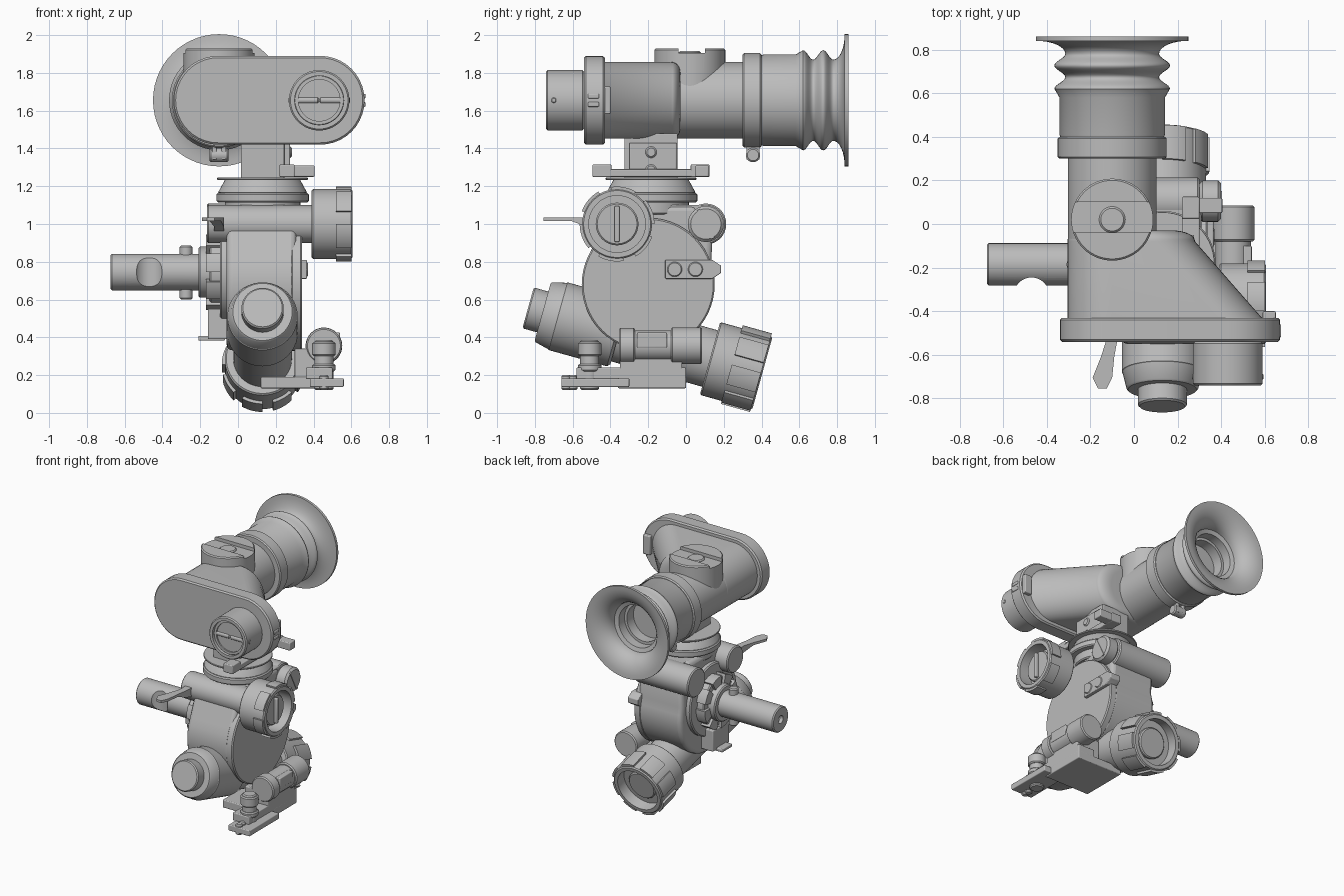
import bpy, bmesh, math
from math import cos, sin, pi, tau
from mathutils import Vector, Matrix

default_cube = bpy.data.objects.get("Cube")
if default_cube:
    bpy.data.objects.remove(default_cube, do_unlink=True)

grey = bpy.data.materials.new("painted grey metal")
grey.use_nodes = True
grey.diffuse_color = (0.5, 0.5, 0.5, 1)
grey.node_tree.nodes["Principled BSDF"].inputs["Base Color"].default_value = grey.diffuse_color
parts = []
X, Y, Z = Matrix.Identity(3)
QUARTER = [pi / 2 * step / 8 for step in range(9)]


def finish(name, bm, bevel):
    bmesh.ops.recalc_face_normals(bm, faces=bm.faces)
    mesh = bpy.data.meshes.new(name)
    bm.to_mesh(mesh)
    bm.free()
    mesh.materials.append(grey)
    part = bpy.data.objects.new(name, mesh)
    bpy.context.collection.objects.link(part)
    if bevel:
        soften = part.modifiers.new("soft edges", 'BEVEL')
        soften.width, soften.segments = bevel, 3
    parts.append(part)
    return part


def loft(name, rings, bevel=0):
    """Skin a list of point rings and cap both ends."""
    bm = bmesh.new()
    loops = [[bm.verts.new(point) for point in ring] for ring in rings]
    count = len(loops[0])
    for near, far in zip(loops, loops[1:]):
        for i in range(count):
            j = (i + 1) % count
            bm.faces.new((near[i], near[j], far[j], far[i]))
    bm.faces.new(loops[0])
    bm.faces.new(loops[-1])
    return finish(name, bm, bevel)


def lathe(name, start, axis, profile, segments=56):
    """Revolve (radius, distance) pairs about an axis."""
    turn = axis.to_track_quat('Z', 'Y').to_matrix()
    angles = [tau * i / segments for i in range(segments)]
    return loft(name, [[start + turn @ Vector((r * cos(a), r * sin(a), t)) for a in angles]
                       for r, t in profile])


def drum(name, start, axis, length, radius, tip=None, bore=0, depth=0, edge=0.008):
    """Chamfered cylinder or cone, with an optional recess in its far end."""
    tip = tip or radius
    profile = [(radius - edge, 0), (radius, edge), (tip, length - edge), (tip - edge, length)]
    if bore:
        profile += [(bore, length), (bore, length - depth)]
    return lathe(name, start, axis, profile)


def grips(name, count, start, axis, length, inner, outer):
    """Raised arc blocks spaced round a knob."""
    turn = axis.to_track_quat('Z', 'Y').to_matrix()
    for k in range(count):
        rings = []
        for step in range(9):
            a = tau / count * (k + step / 12)
            spoke = Vector((cos(a), sin(a), 0))
            rings.append([start + turn @ (spoke * r + Z * t) for r, t in
                          ((inner, 0), (outer, 0), (outer, length), (inner, length))])
        loft(name, rings)


def box(name, centre, size, bevel=0.006, tilt=0):
    bm = bmesh.new()
    place = Matrix.Translation(centre) @ Matrix.Rotation(tilt, 4, 'X')
    bmesh.ops.create_cube(bm, size=1, matrix=place @ Matrix.Diagonal((*size, 1)))
    return finish(name, bm, bevel)


def cut(part, cutter):
    carve = part.modifiers.new("carve", 'BOOLEAN')
    carve.object, carve.solver = cutter, 'EXACT'
    bpy.context.view_layer.objects.active = part
    bpy.ops.object.modifier_apply(modifier=carve.name)
    parts.remove(cutter)
    bpy.data.objects.remove(cutter, do_unlink=True)


def stadium(y, left, right, radius):
    """Upright ring with two half-round ends, at the head height."""
    ring = []
    for middle, first in ((right - radius, -pi / 2), (left + radius, pi / 2)):
        for step in range(21):
            a = first + pi * step / 20
            ring.append((middle + radius * cos(a), y, head.z + radius * sin(a)))
    return ring


# Main centres and axes
head = Vector((-0.1, 0, 1.655))
lens = Vector((0.43, -0.54, head.z))
column = Vector((0.13, -0.185, 0))
knob = Vector((0.39, -0.365, 1))
cross = Vector((0.3, 0.105, 1))
hub = Vector((-0.04, column.y, 0.745))
cover = Vector((0.28, -0.2, 0.68))
hinge = Vector((0.455, -0.355, 0.355))
post = Vector((hinge.x, -0.51, 0.12))
eye = Vector((column.x, -0.836, 0.556))
aim = Vector((0, 0.963, -0.268))

# Head: front cover, tapering housing and side lug
loft("head_cover", [stadium(lens.y + y, -0.34 + inset, 0.67 - inset, 0.235 - inset)
                    for y, inset in ((0, 0.01), (0.01, 0), (0.1, 0), (0.11, 0.01))])
housing = [stadium(-0.44, -0.305, 0.595, 0.203)]
for a in QUARTER:
    inset = 0.05 * (1 - cos(a))
    housing.append(stadium(-0.08 + 0.05 * sin(a), inset - 0.305, 0.28 - 2 * inset, 0.203 - inset))
loft("head_housing", housing)
box("cover_lug", lens + Vector((0.19, 0.075, 0)), (0.06, 0.13, 0.145))
for side in (-1, 1):
    box("cover_catch", lens + Vector((0.21, 0.05, side * 0.022)), (0.07, 0.06, 0.025))

# Objective
drum("objective_barrel", lens, -Y, 0.2, 0.16, bore=0.13, depth=0.03)
drum("objective_ring", lens - 0.1 * Y, -Y, 0.08, 0.13, bore=0.11, depth=0.06, edge=0.002)
for side in (-X, X):
    drum("objective_screw", lens - 0.16 * Y, side, 0.163, 0.018)

# Viewing tube, clamp ring and bellows eyecup
drum("viewing_tube", head - 0.1 * Y, Y, 0.45, 0.203)
drum("clamp_ring", head + 0.3 * Y, Y, 0.1, 0.25)
wall = [(0.235, 0.39), (0.242, 0.41), (0.242, 0.58)]
folds = [(0.24 + 0.025 * cos(3 * pi * i / 24), 0.62 + 0.16 * i / 24) for i in range(24)]
flare = [(0.35 - 0.135 * cos(a), 0.78 + 0.06 * sin(a)) for a in QUARTER]
mouth = [(0.35 - 0.16 * cos(a), 0.74 + 0.12 * sin(a)) for a in reversed(QUARTER)]
bore = [(0.16, 0.73), (0.16, 0.66), (0.14, 0.66), (0.14, 0.58)]
lathe("eyecup", head, Y, wall + folds + flare + mouth + bore)
clamp = head + Vector((-0.05, 0.355, -0.29))
drum("clamp_screw", clamp, X, 0.1, 0.038)
for side in (0.025, 0.075):
    box("clamp_ear", clamp + Vector((side, 0, 0.02)), (0.024, 0.07, 0.09))

# Slotted boss on top of the head
boss = drum("top_boss", head + 0.02 * Y, Z, 0.275, 0.188)
cut(boss, box("slot_cutter", head + Vector((0, 0.03, 0.3)), (1, 0.14, 0.1), bevel=0))
drum("boss_pin", head + 0.02 * Y, Z, 0.26, 0.06)

# Neck, adapter rail and turntable
box("neck", column + 1.34 * Z, (0.23, 0.28, 0.28))
box("neck_plate", column + Vector((0.125, 0.01, 1.34)), (0.04, 0.25, 0.18))
box("adapter_rail", column + Vector((0.13, 0, 1.27)), (0.08, 0.6, 0.04))
for side in (-1, 1):
    box("rail_end", column + Vector((0.13, side * 0.26, 1.282)), (0.08, 0.1, 0.066))
box("rail_stop", column + Vector((0.21, 0.27, 1.28)), (0.13, 0.07, 0.06))
for height in (1.285, 1.38):
    drum("neck_screw", column + Vector((0.12, 0, height)), X, 0.035, 0.03)
drum("turntable_base", column + 1.05 * Z, Z, 0.1, 0.2)
drum("turntable_disc", column + 1.115 * Z, Z, 0.05, 0.245)
drum("turntable_cone", column + 1.16 * Z, Z, 0.08, 0.235, tip=0.2)
drum("turntable_top", column + 1.233 * Z, Z, 0.012, 0.24, edge=0.002)

# Main housing, round below, with a side cover and pointer
outline = [(cover.y + 0.35 * cos(a), cover.z + 0.35 * sin(a))
           for a in (pi * (0.85 + 1.25 * i / 24) for i in range(25))]
outline += [(0.14, 0.92), (0.05, 1.1), (-0.4, 1.1)]
loft("main_housing", [[(x, y, z) for y, z in outline] for x in (-0.06, 0.31)], bevel=0.03)
drum("side_cover", cover, X, 0.058, 0.352)
tip = [(-0.11, 0.05), (0.14, 0.05), (0.185, 0.02)]
tip += [(y, -z) for y, z in reversed(tip)]
loft("pointer_plate", [[(x, y, z + 0.76) for y, z in tip] for x in (cover.x, 0.365)], bevel=0.005)
for y in (-0.06, 0.05):
    drum("pointer_disc", Vector((0.35, y, 0.76)), X, 0.02, 0.042)

# Cross shafts near the top
drum("knob_shaft", knob + 0.02 * X, -X, 0.575, 0.1)
drum("rear_cross_shaft", cross, -X, 0.465, 0.108)
drum("rear_shaft_cap", cross, X, 0.1, 0.095, edge=0.015)
box("rear_cap_slot", cross + 0.1 * X, (0.008, 0.17, 0.018), bevel=0, tilt=-1.1)
box("shaft_web", cross - Vector((0.16, 0.105, 0)), (0.32, 0.2, 0.2))

# Side hand knob
drum("hand_knob", knob, X, 0.215, 0.185, bore=0.15, depth=0.1)
drum("hand_knob_hub", knob, X, 0.18, 0.113)
grips("hand_knob_grip", 6, knob + 0.13 * X, X, 0.08, 0.17, 0.198)
box("hand_knob_bar", knob + 0.19 * X, (0.03, 0.026, 0.19))

# Thumb lever on the opposite end
blade = []
for reach, shift, half, thick in ((0, 0, 0.03, 0.1), (0.16, 0, 0.025, 0.05), (0.24, 0.02, 0.03, 0.02),
                                  (0.34, 0.045, 0.045, 0.018), (0.39, 0.045, 0.02, 0.018)):
    blade.append([knob + Vector((across - shift - 0.49, -reach, 0.035 - drop))
                  for across, drop in ((-half, 0), (half, 0), (half, thick), (-half, thick))])
loft("thumb_lever", blade)

# Mounting spindle, flange and locking pin
spindle = drum("spindle", hub, -X, 0.635, 0.097)
cut(spindle, drum("notch_cutter", hub - Vector((0.43, 0.14, 0.2)), Z, 0.4, 0.08))
cut(spindle, drum("hole_cutter", hub - 0.6 * X, -X, 0.1, 0.03))
drum("spindle_flange", hub, -X, 0.055, 0.27)
drum("spindle_collar", hub, -X, 0.11, 0.185)
drum("spindle_sleeve", hub, -X, 0.17, 0.135)
grips("flange_lug", 8, hub - 0.05 * X, -X, 0.08, 0.13, 0.2)
drum("locking_pin", hub - Vector((0.235, 0, 0.145)), Z, 0.285, 0.034)
box("flange_tab", hub - Vector((0.06, 0.015, 0.275)), (0.12, 0.2, 0.16))
box("flange_lip", hub - Vector((0.1, 0.015, 0.35)), (0.14, 0.12, 0.025))

# Tilted lower telescope
drum("telescope_eyepiece", eye, aim, 0.1, 0.112)
drum("telescope_shoulder", eye + 0.08 * aim, aim, 0.1, 0.165, tip=0.185)
drum("telescope_front", eye + 0.15 * aim, aim, 0.35, 0.186, edge=0.015)
drum("telescope_tube", eye + 0.45 * aim, aim, 0.6, 0.155)
drum("telescope_knob", eye + aim, aim, 0.288, 0.2, bore=0.165, depth=0.08)
drum("telescope_knob_hub", eye + aim, aim, 0.235, 0.11)
grips("telescope_grip", 8, eye + 1.12 * aim, aim, 0.16, 0.19, 0.216)

# Hinged base plate
box("base_plate", (0.31, -0.18, 0.16), (0.38, 0.36, 0.06))
box("base_arm", (0.47, -0.48, 0.16), (0.18, 0.36, 0.045))
box("base_rib", (0.43, -0.29, 0.21), (0.14, 0.58, 0.06))
box("hinge_support", (0.4, -0.185, 0.26), (0.2, 0.33, 0.16))
drum("hinge_pin", hinge, Y, 0.4, 0.082)
drum("hinge_front", hinge, Y, 0.085, 0.095)
drum("hinge_rear", hinge + 0.275 * Y, Y, 0.165, 0.097)
box("hinge_window", hinge + Vector((0.065, 0.175, 0.03)), (0.04, 0.16, 0.08))
drum("post", post, Z, 0.265, 0.05)
for height, length in ((0.1, 0.04), (0.18, 0.075)):
    drum("post_collar", post + height * Z, Z, length, 0.062)
for y in (-0.09, -0.125):
    drum("arm_screw", post + y * Y, Z, 0.08, 0.025)

# Smooth shading with crisp edges
bpy.ops.object.select_all(action='DESELECT')
for part in parts:
    part.select_set(True)
bpy.context.view_layer.objects.active = parts[0]
bpy.ops.object.shade_smooth_by_angle(angle=pi / 5)
